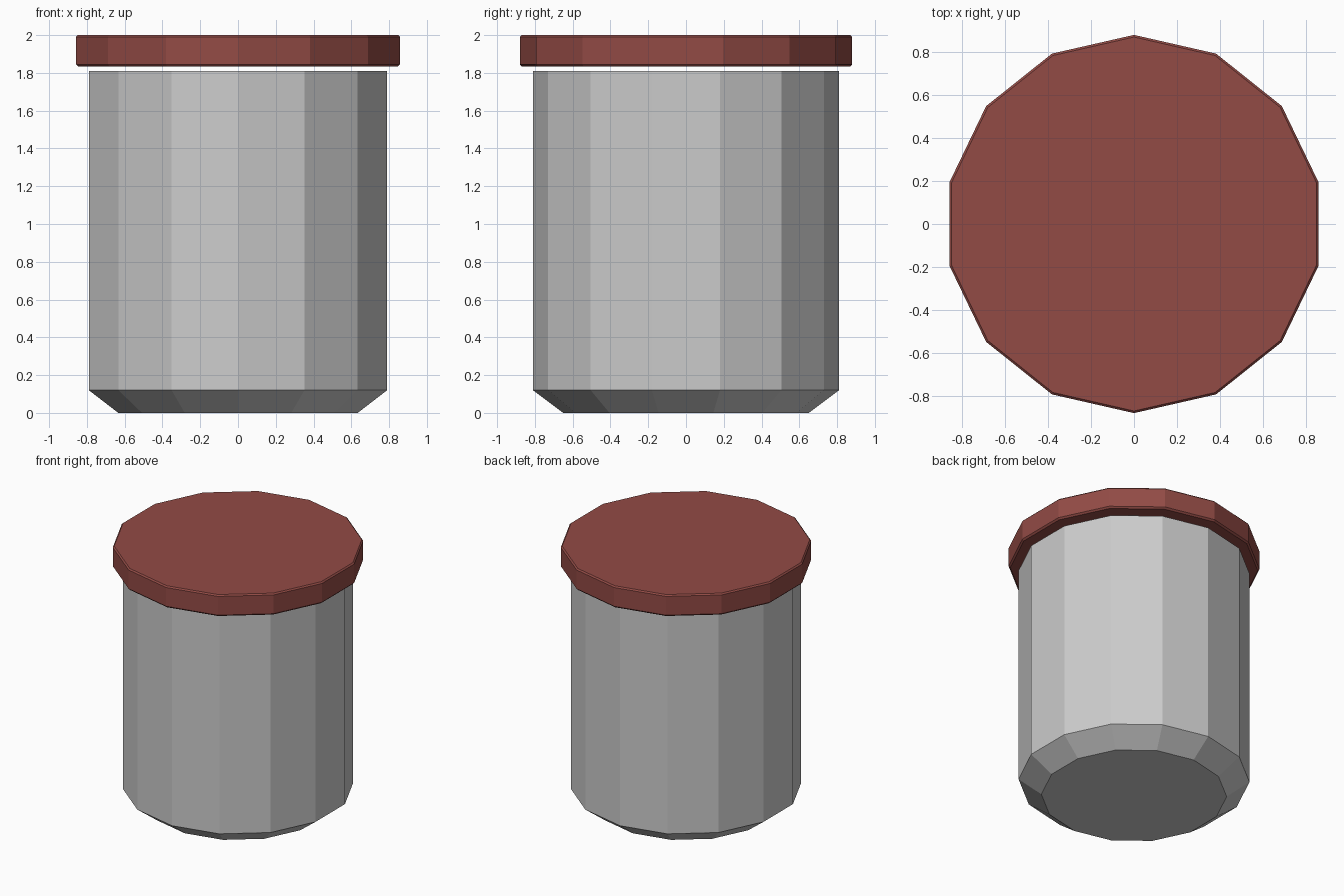
import bpy, bmesh
from math import sin, cos, pi

if "Cube" in bpy.data.objects:
    bpy.data.objects.remove(bpy.data.objects["Cube"])

SIDES = 14


def lathe(name, profile, color=None):
    """Closed faceted solid from (radius, z) rings, capped at both ends."""
    bm = bmesh.new()
    rings = [[bm.verts.new((r * sin(2 * pi * i / SIDES), r * cos(2 * pi * i / SIDES), z))
              for i in range(SIDES)] for r, z in profile]
    for a, b in zip(rings, rings[1:]):
        for i in range(SIDES):
            j = (i + 1) % SIDES
            bm.faces.new((a[i], a[j], b[j], b[i]))
    bm.faces.new(rings[0])
    bm.faces.new(rings[-1])
    bmesh.ops.recalc_face_normals(bm, faces=bm.faces)
    mesh = bpy.data.meshes.new(name)
    bm.to_mesh(mesh)
    bm.free()
    obj = bpy.data.objects.new(name, mesh)
    bpy.context.collection.objects.link(obj)
    if color:
        mat = bpy.data.materials.new(name + "_paint")
        mat.diffuse_color = color
        mat.use_nodes = True
        mat.node_tree.nodes["Principled BSDF"].inputs["Base Color"].default_value = mat.diffuse_color
        mesh.materials.append(mat)
    return obj


# Grey container with tapered foot
lathe("container_body", [(0.65, 0), (0.81, 0.12), (0.81, 1.81)])

# Red lid with softened rims, hovering just above the body
lathe("lid", [(0.868, 1.833), (0.88, 1.845), (0.88, 1.99), (0.87, 2.0)],
      (0.29, 0.07, 0.06, 1))
